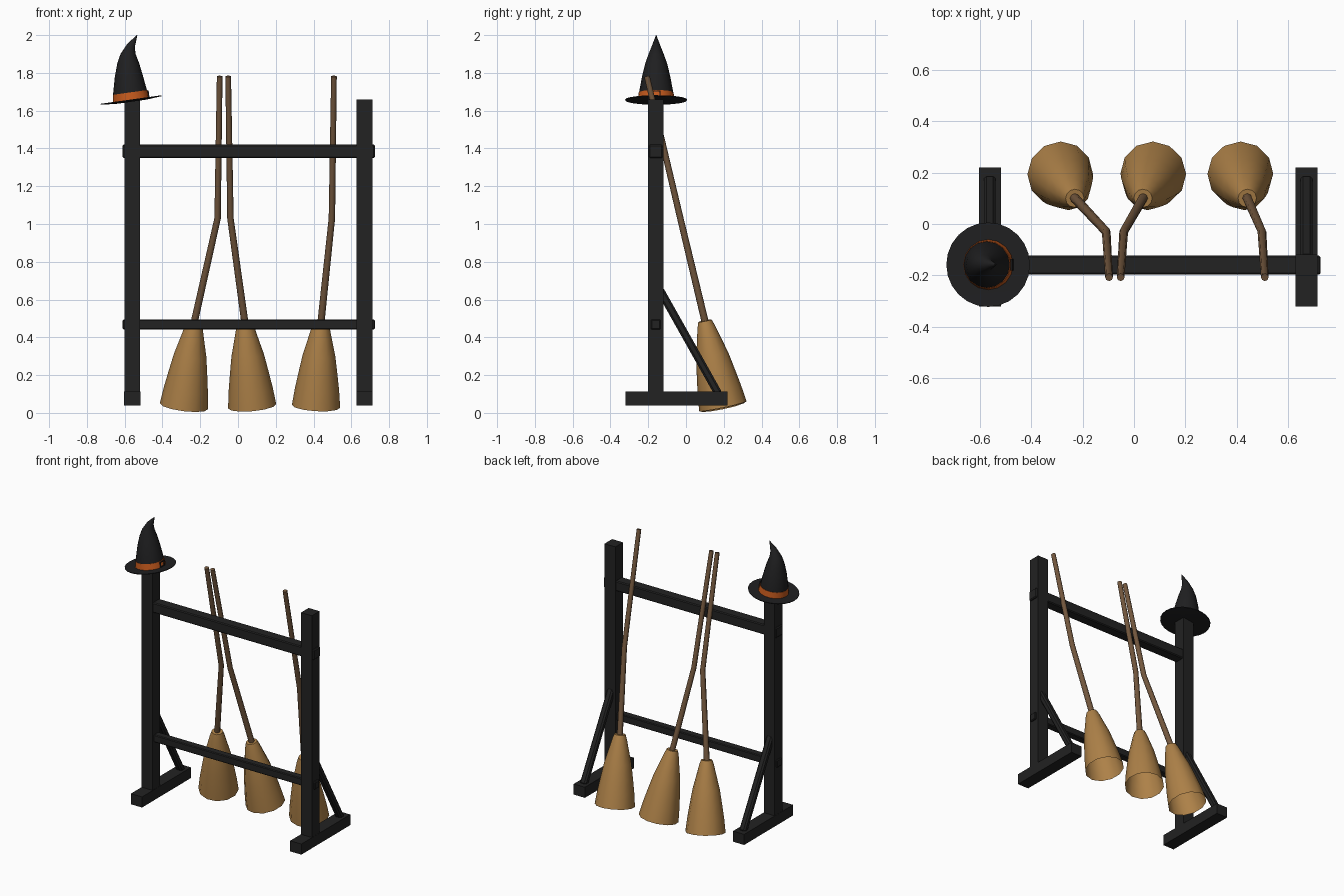
import bpy, bmesh, math
from mathutils import Vector

if "Cube" in bpy.data.objects:
    bpy.data.objects.remove(bpy.data.objects["Cube"], do_unlink=True)


def material(name, rgb):
    m = bpy.data.materials.new(name)
    m.use_nodes = True
    m.diffuse_color = (*rgb, 1)
    bsdf = next(n for n in m.node_tree.nodes if n.type == "BSDF_PRINCIPLED")
    bsdf.inputs["Base Color"].default_value = (*rgb, 1)
    return m


BLACK = material("black painted wood", (0.016, 0.016, 0.016))
FELT = material("black felt", (0.014, 0.014, 0.015))
ORANGE = material("orange ribbon", (0.55, 0.10, 0.012))
STRAW = material("straw", (0.42, 0.22, 0.065))
WOOD = material("brown wood", (0.17, 0.095, 0.047))


def finish(name, bm, mat, smooth=None):
    bmesh.ops.recalc_face_normals(bm, faces=bm.faces)
    mesh = bpy.data.meshes.new(name)
    bm.to_mesh(mesh)
    bm.free()
    mesh.materials.append(mat)
    ob = bpy.data.objects.new(name, mesh)
    bpy.context.collection.objects.link(ob)
    if smooth:
        bpy.ops.object.select_all(action="DESELECT")
        bpy.context.view_layer.objects.active = ob
        ob.select_set(True)
        bpy.ops.object.shade_smooth_by_angle(angle=math.radians(smooth))
    return ob


def box(name, center, size, mat=BLACK, bevel=0.0):
    bm = bmesh.new()
    bmesh.ops.create_cube(bm, size=1)
    for v in bm.verts:
        v.co = Vector(a * b for a, b in zip(v.co, size))
    if bevel:
        bmesh.ops.bevel(bm, geom=bm.edges[:], offset=bevel, segments=1, affect="EDGES")
    ob = finish(name, bm, mat)
    ob.location = center
    return ob


def loft(name, rings, sides, mat, caps=(True, True), smooth=50):
    """Skin round rings given as (center, axis, radius)."""
    bm = bmesh.new()
    loops = []
    for center, axis, radius in rings:
        turn = Vector((0, 0, 1)).rotation_difference(Vector(axis))
        loops.append([])
        for i in range(sides):
            a = math.tau * i / sides
            offset = Vector((math.cos(a), math.sin(a), 0)) * radius
            loops[-1].append(bm.verts.new(Vector(center) + turn @ offset))
    for lo, hi in zip(loops, loops[1:]):
        for i in range(sides):
            j = (i + 1) % sides
            bm.faces.new((lo[i], lo[j], hi[j], hi[i]))
    if caps[0]:
        bm.faces.new(loops[0][::-1])
    if caps[1]:
        bm.faces.new(loops[-1])
    return finish(name, bm, mat, smooth)


# Rack frame: posts, feet and slanted braces
RACK_Y = -0.16
for side, x in (("right", -0.56), ("left", 0.67)):
    box(side + "_post", (x, RACK_Y, 0.85), (0.084, 0.084, 1.62))
    box(side + "_foot", (x, -0.05, 0.075), (0.086, 0.54, 0.074))
    top, foot = Vector((x, -0.14, 0.655)), Vector((x, 0.172, 0.10))
    brace = box(side + "_brace", (top + foot) / 2, (0.046, 0.042, (top - foot).length), bevel=0.01)
    brace.rotation_euler.x = -math.atan2(top.y - foot.y, top.z - foot.z)

# Cross rails
box("upper_rail", (0.057, RACK_Y, 1.385), (1.335, 0.074, 0.07), bevel=0.006)
box("lower_rail", (0.057, RACK_Y, 0.468), (1.335, 0.052, 0.052), bevel=0.005)

# Brooms: x of bristle foot, neck, handle bend and handle tip
BRISTLES = ((0, 0.128), (0.2, 0.117), (0.4, 0.102), (0.6, 0.086),
            (0.8, 0.062), (0.93, 0.047), (1, 0.036))
for n, (xa, xb, xc, xd) in enumerate(((-0.287, -0.23, -0.108, -0.097),
                                      (0.075, 0.035, -0.04, -0.052),
                                      (0.413, 0.44, 0.497, 0.508)), 1):
    base, neck = Vector((xa, 0.195, 0.035)), Vector((xb, 0.1, 0.487))
    bend, tip = Vector((xc, -0.03, 1.03)), Vector((xd, -0.207, 1.782))
    axis = (neck - base).normalized()
    loft(f"broom_bristles_{n}", [(base.lerp(neck, t), axis, r) for t, r in BRISTLES],
         12, STRAW, caps=(False, True))
    low, high = (bend - neck).normalized(), (tip - bend).normalized()
    loft(f"broom_handle_{n}", [(neck - low * 0.05, low, 0.019), (bend, low + high, 0.017),
                               (tip, high, 0.015)], 8, WOOD)

# Pointed hat, tilted on the right post
TILT = Vector((-math.sin(math.radians(8)), 0, math.cos(math.radians(8))))
SEAT = Vector((-0.566, -0.158, 1.655))
loft("hat_brim", [(SEAT + TILT * h, TILT, r) for h, r in
                  ((-0.008, 0.08), (-0.001, 0.163), (0.004, 0.164), (0.002, 0.09))], 24, FELT)
loft("hat_band", [(SEAT + TILT * h, TILT, r) for h, r in ((0.0, 0.098), (0.042, 0.092))],
     16, ORANGE)
UP = Vector((0, 0, 1))
LEAN = Vector((0.5, 0, 1))
loft("hat_cone", [(SEAT, TILT, 0.092), (SEAT + TILT * 0.045, TILT, 0.09),
                  ((-0.577, -0.158, 1.78), UP, 0.075), ((-0.581, -0.158, 1.85), UP, 0.058),
                  ((-0.582, -0.158, 1.90), UP, 0.04), ((-0.566, -0.158, 1.945), LEAN, 0.022),
                  ((-0.534, -0.158, 2.0), LEAN, 0.001)], 16, FELT)

# Small buckle frame on the band
for name, dy, h, size in (("front", -0.02, 0.022, (0.006, 0.006, 0.036)),
                          ("back", 0.02, 0.022, (0.006, 0.006, 0.036)),
                          ("top", 0, 0.037, (0.006, 0.04, 0.006)),
                          ("bottom", 0, 0.007, (0.006, 0.04, 0.006))):
    bar = box("buckle_" + name, SEAT + TILT * h + Vector((0.095, dy, 0.013)), size, FELT)
    bar.rotation_euler.y = -math.radians(8)
